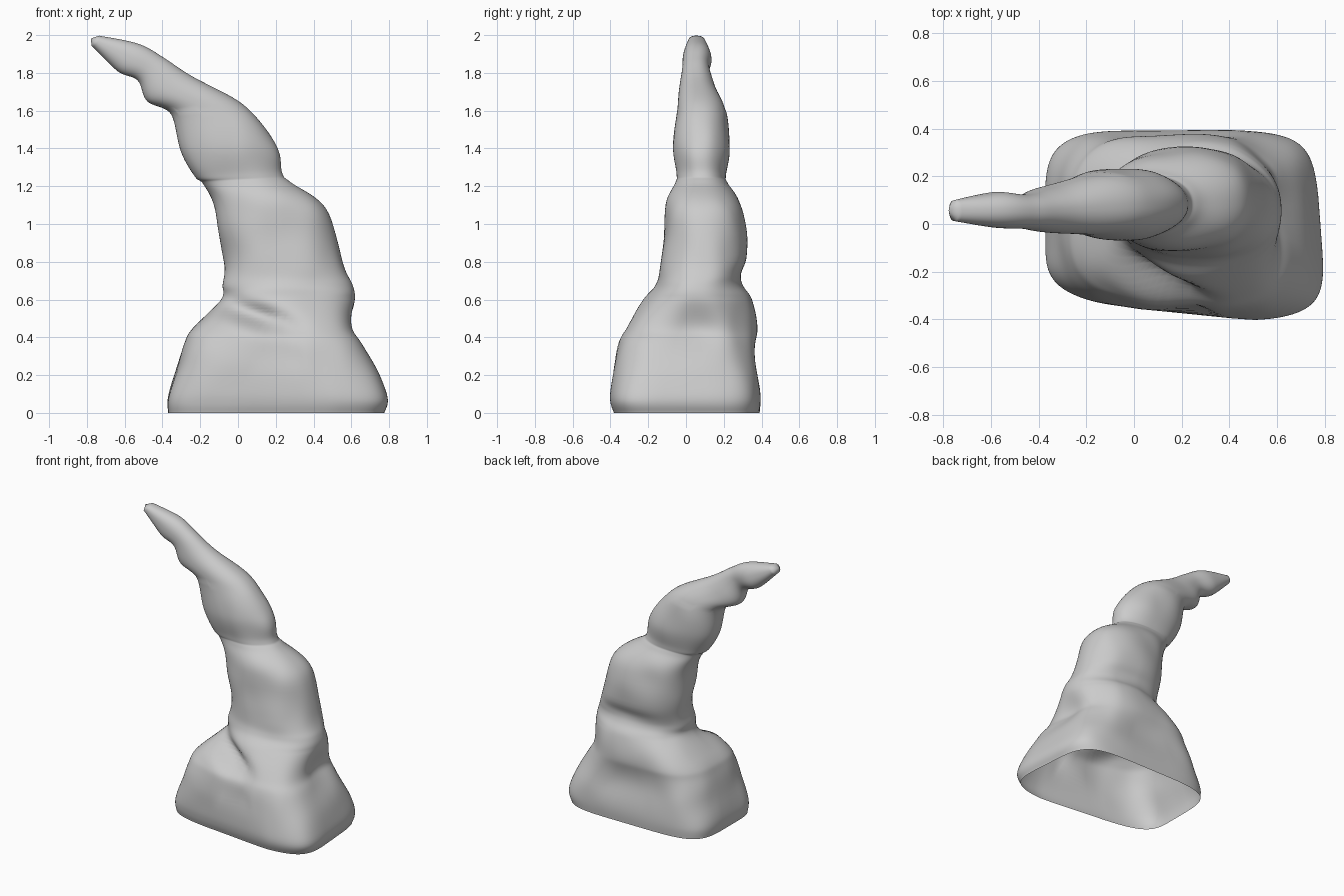
import bpy, bmesh, math
from mathutils import Vector, noise

if "Cube" in bpy.data.objects:
    bpy.data.objects.remove(bpy.data.objects["Cube"])

# Key cross-sections: left x, left z, right x, right z, front y, back y
RINGS = [
    (-.37, 0, .765, 0, -.385, .39),
    (-.365, .1, .78, .1, -.405, .395),
    (-.285, .35, .675, .35, -.37, .385),
    (-.24, .45, .625, .45, -.33, .38),
    (-.09, .6, .62, .6, -.225, .345),
    (-.08, .68, .605, .68, -.16, .305),
    (-.075, .8, .565, .78, -.135, .325),
    (-.12, 1.08, .465, 1.08, -.11, .3),
    (-.18, 1.21, .285, 1.22, -.055, .225),
    (-.225, 1.25, .24, 1.27, -.05, .215),
    (-.305, 1.38, .2, 1.42, -.07, .23),
    (-.355, 1.58, .03, 1.63, -.045, .205),
    (-.48, 1.65, -.25, 1.785, -.035, .155),
    (-.53, 1.76, -.39, 1.88, -.02, .125),
    (-.64, 1.81, -.53, 1.955, -.015, .135),
    (-.775, 1.945, -.735, 1.997, .015, .1),
]

# Folds and dents: centre, radii, push in x and y
DENTS = [
    ((.08, -.24, .52), (.2, .25, .06), (0, .11)),      # front fold
    ((.22, -.37, .2), (.06, .15, .2), (0, .035)),      # groove between front lobes
    ((.68, .06, .44), (.15, .15, .11), (-.05, 0)),     # right hollow
    ((.6, .36, .42), (.14, .13, .16), (-.03, -.03)),   # back right hollow
    ((.2, .4, .3), (.25, .15, .13), (0, -.035)),       # back hollow
    ((.3, .32, .74), (.25, .15, .05), (0, -.025)),     # back crease
]
SIDES, STEPS, ROLL = 110, 9, .33


def spline(a, b, c, d, t):
    return [.5 * (2 * q + (r - p) * t + (2 * p - 5 * q + 4 * r - s) * t * t
                  + (3 * q - p - 3 * r + s) * t ** 3)
            for p, q, r, s in zip(a, b, c, d)]


def smooth_rings():
    last = len(RINGS) - 1
    for i in range(last):
        keys = [RINGS[max(0, min(last, i + k))] for k in (-1, 0, 1, 2)]
        for s in range(STEPS):
            yield spline(*keys, s / STEPS)
    yield RINGS[-1]


def outline(j, boxy):
    """Unit outline: boxy skewed hem blending to an ellipse higher up."""
    a = math.pi + math.tau * j / SIDES
    c, s = math.cos(a), math.sin(a)
    e = 2 / (2 + 2.8 * boxy)
    u = math.copysign(abs(c) ** e, c)
    v = math.copysign(abs(s) ** e, s)
    if v < 0:
        v *= 1 - .16 * boxy * max(0, .5 - u)   # left front corner tucks in
    if u > 0:
        u *= 1 - .05 * boxy * (v + 1)          # right back corner tucks in
        u *= 1 + .05 * boxy
    return u, v


def sculpt(p):
    q = p.copy()
    for centre, r, push in DENTS:
        d = p - Vector(centre)
        roll = ROLL if centre[1] < 0 else 0
        along = d.x * math.cos(roll) - d.z * math.sin(roll)
        up = d.x * math.sin(roll) + d.z * math.cos(roll)
        g = math.exp(-(along / r[0]) ** 2 - (d.y / r[1]) ** 2 - (up / r[2]) ** 2)
        q += Vector((*push, 0)) * g
    # gentle lumps in the cloth
    n = noise.noise_vector(p * 5) * .012 * min(1, max(0, p.z) * 4) * (1 if p.z < 1.6 else .4)
    q += Vector((n.x, n.y, 0))
    q.z = max(0, q.z)
    return q


# Drooping hollow cone, open at the hem
bm = bmesh.new()
loft = []
for xl, zl, xr, zr, y0, y1 in smooth_rings():
    mid = Vector((xl + xr, y0 + y1, zl + zr)) / 2
    half = Vector((xr - xl, 0, zr - zl)) / 2
    boxy = max(.08, min(1, 1.1 - mid.z / .6))
    ring = []
    for j in range(SIDES):
        u, v = outline(j, boxy)
        p = mid + half * u + Vector((0, (y1 - y0) / 2 * v, 0))
        ring.append(bm.verts.new(sculpt(p)))
    loft.append(ring)
for a, b in zip(loft, loft[1:]):
    for j in range(SIDES):
        k = (j + 1) % SIDES
        bm.faces.new((a[j], a[k], b[k], b[j]))

# Rounded tip
tip = bm.verts.new((-.778, .057, 1.982))
for j in range(SIDES):
    bm.faces.new((loft[-1][j], loft[-1][(j + 1) % SIDES], tip))
for f in bm.faces:
    f.smooth = True
mesh = bpy.data.meshes.new("bent_cone")
bm.to_mesh(mesh)
bm.free()
obj = bpy.data.objects.new("bent_cone", mesh)
bpy.context.collection.objects.link(obj)
